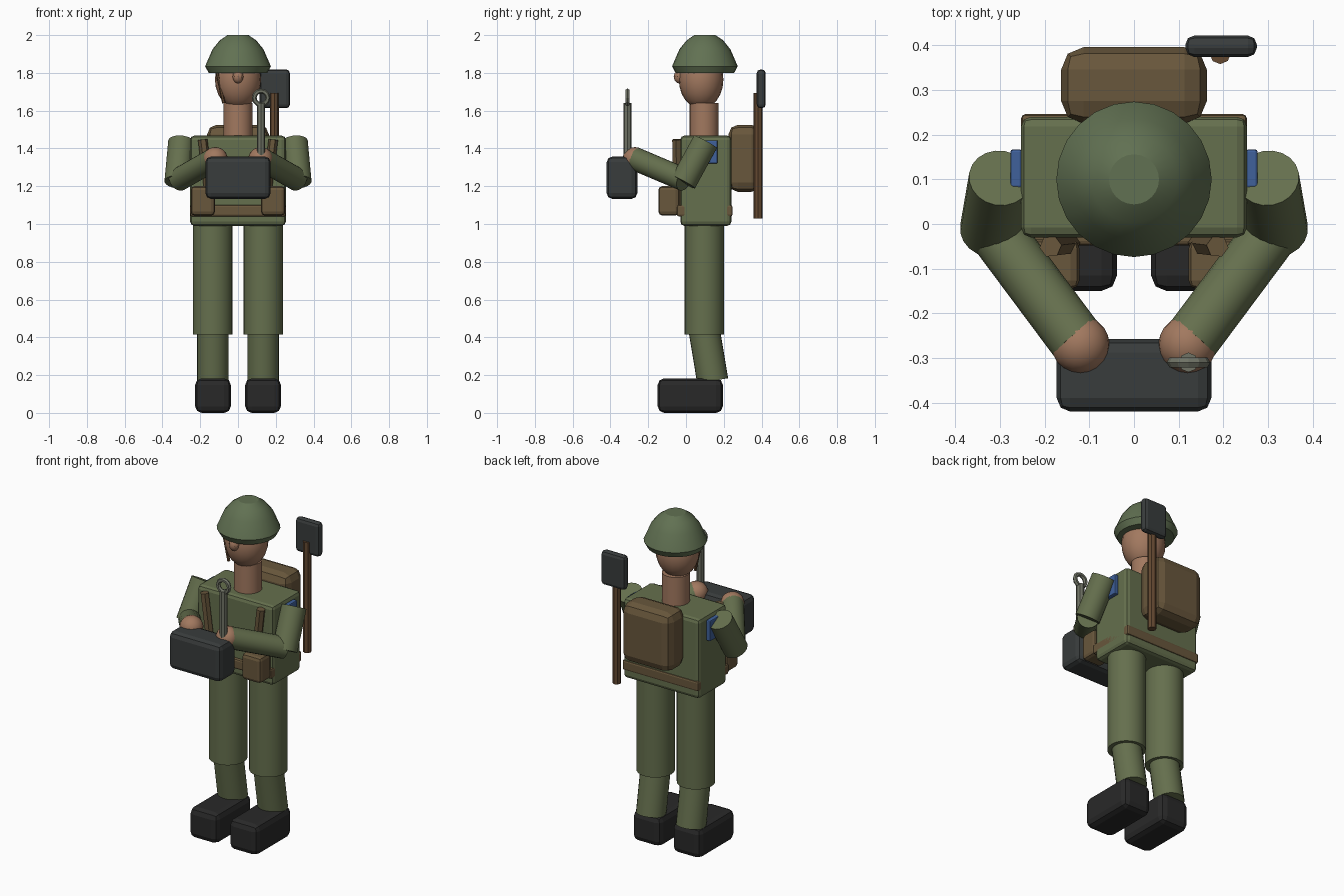
import bpy, math
from mathutils import Vector

if "Cube" in bpy.data.objects:
    bpy.data.objects.remove(bpy.data.objects["Cube"])


def mat(name, r, g, b):
    m = bpy.data.materials.new(name)
    m.diffuse_color = (r, g, b, 1)
    m.use_nodes = True
    m.node_tree.nodes["Principled BSDF"].inputs["Base Color"].default_value = m.diffuse_color
    return m


GREEN = mat("uniform_green", 0.13, 0.16, 0.075)
HELMET = mat("helmet_green", 0.12, 0.165, 0.085)
SKIN = mat("skin", 0.36, 0.19, 0.115)
BROWN = mat("canvas_brown", 0.14, 0.095, 0.045)
WOOD = mat("wood", 0.125, 0.065, 0.03)
BLACK = mat("boot_black", 0.022, 0.022, 0.022)
STEEL = mat("dark_steel", 0.04, 0.045, 0.045)
METAL = mat("grey_metal", 0.16, 0.17, 0.13)
BLUE = mat("patch_blue", 0.05, 0.12, 0.33)


def finish(name, m, smooth=True):
    o = bpy.context.object
    o.name = name
    o.data.materials.append(m)
    if smooth:
        bpy.ops.object.shade_smooth_by_angle(angle=math.radians(32))
    return o


def box(name, lo, hi, m, bevel=0.02, seg=2):
    lo, hi = Vector(lo), Vector(hi)
    bpy.ops.mesh.primitive_cube_add(size=1, location=(lo + hi) / 2)
    o = bpy.context.object
    o.scale = hi - lo
    bpy.ops.object.transform_apply(location=False, rotation=False, scale=True)
    b = o.modifiers.new("bevel", 'BEVEL')
    b.width, b.segments = bevel, seg
    return finish(name, m, False)


def rod(name, a, b, r, m, sides=24):
    a, b = Vector(a), Vector(b)
    d = b - a
    bpy.ops.mesh.primitive_cylinder_add(vertices=sides, radius=r, depth=d.length, location=(a + b) / 2)
    bpy.context.object.rotation_euler = d.to_track_quat('Z', 'Y').to_euler()
    return finish(name, m, sides > 8)


def ball(name, c, r, m, seg=20, rings=12):
    bpy.ops.mesh.primitive_uv_sphere_add(segments=seg, ring_count=rings, radius=1, location=c)
    bpy.context.object.scale = r
    return finish(name, m)


def lathe(name, c, profile, m, sides=24):
    verts = [(c[0] + r * math.cos(2 * math.pi * i / sides), c[1] + r * math.sin(2 * math.pi * i / sides), z)
             for r, z in profile for i in range(sides)]
    n = len(profile)
    faces = [(k * sides + i, k * sides + (i + 1) % sides, (k + 1) * sides + (i + 1) % sides, (k + 1) * sides + i)
             for k in range(n - 1) for i in range(sides)]
    faces += [tuple(reversed(range(sides))), tuple(range((n - 1) * sides, n * sides))]
    me = bpy.data.meshes.new(name)
    me.from_pydata(verts, [], faces)
    o = bpy.data.objects.new(name, me)
    bpy.context.collection.objects.link(o)
    bpy.ops.object.select_all(action='DESELECT')
    o.select_set(True)
    bpy.context.view_layer.objects.active = o
    return finish(name, m)


# head and helmet
lathe("helmet", (0, 0.1), [(0.155, 1.80), (0.174, 1.835), (0.135, 1.925), (0.097, 1.972), (0.056, 2.0)], HELMET)
ball("head", (0, 0.08, 1.765), (0.122, 0.118, 0.155), SKIN)
ball("nose", (0, -0.035, 1.78), (0.03, 0.03, 0.036), SKIN, 10, 6)
rod("chin_strap", (-0.11, 0.02, 1.80), (-0.075, 0.02, 1.64), 0.009, WOOD, 6)
rod("neck", (0, 0.096, 1.45), (0, 0.096, 1.64), 0.077, SKIN)

# torso, belt and pack
box("torso", (-0.253, -0.03, 0.99), (0.253, 0.24, 1.468), GREEN, 0.022)
box("belt", (-0.253, -0.048, 1.04), (0.253, 0.246, 1.10), BROWN, 0.01)
box("backpack", (-0.163, 0.225, 1.17), (0.163, 0.396, 1.525), BROWN, 0.05)

# paired parts
for s, side in ((-1, "left"), (1, "right")):
    def x(a, b):
        return sorted((s * a, s * b))

    rod(side + "_thigh", (s * 0.134, 0.097, 0.415), (s * 0.134, 0.097, 1.0), 0.105, GREEN)
    rod(side + "_shin", (s * 0.133, 0.098, 0.43), (s * 0.133, 0.141, 0.17), 0.083, GREEN)
    x0, x1 = x(0.038, 0.227)
    box(side + "_boot", (x0, -0.15, 0), (x1, 0.195, 0.183), BLACK, 0.035)
    x0, x1 = x(0.122, 0.25)
    box(side + "_pouch", (x0, -0.146, 1.045), (x1, -0.035, 1.2), BROWN, 0.02)
    rod(side + "_strap", (s * 0.145, -0.045, 1.1), (s * 0.187, -0.05, 1.447), 0.025, BROWN, 6)
    rod(side + "_upper_arm", (s * 0.3, 0.103, 1.435), (s * 0.32, -0.013, 1.222), 0.07, GREEN, 20)
    rod(side + "_forearm", (s * 0.315, -0.01, 1.235), (s * 0.125, -0.265, 1.343), 0.062, GREEN, 20)
    ball(side + "_hand", (s * 0.12, -0.27, 1.345), (0.065, 0.065, 0.062), SKIN)
    x0, x1 = x(0.25, 0.277)
    box(side + "_arm_patch", (x0, 0.08, 1.32), (x1, 0.167, 1.443), BLUE, 0.006)

# case held in front, with a ring-ended tool
box("case", (-0.173, -0.42, 1.133), (0.173, -0.258, 1.357), STEEL, 0.03)
rod("tool_shaft", (0.122, -0.31, 1.3), (0.122, -0.31, 1.64), 0.022, METAL, 8)
bpy.ops.mesh.primitive_torus_add(major_radius=0.036, minor_radius=0.013, major_segments=12, minor_segments=6,
                                 location=(0.122, -0.31, 1.668), rotation=(math.pi / 2, 0, 0))
finish("tool_ring", METAL, False)

# shovel on the back
rod("shovel_handle", (0.193, 0.382, 1.03), (0.193, 0.382, 1.693), 0.024, WOOD, 8)
box("shovel_blade", (0.115, 0.374, 1.613), (0.275, 0.422, 1.818), STEEL, 0.02)
